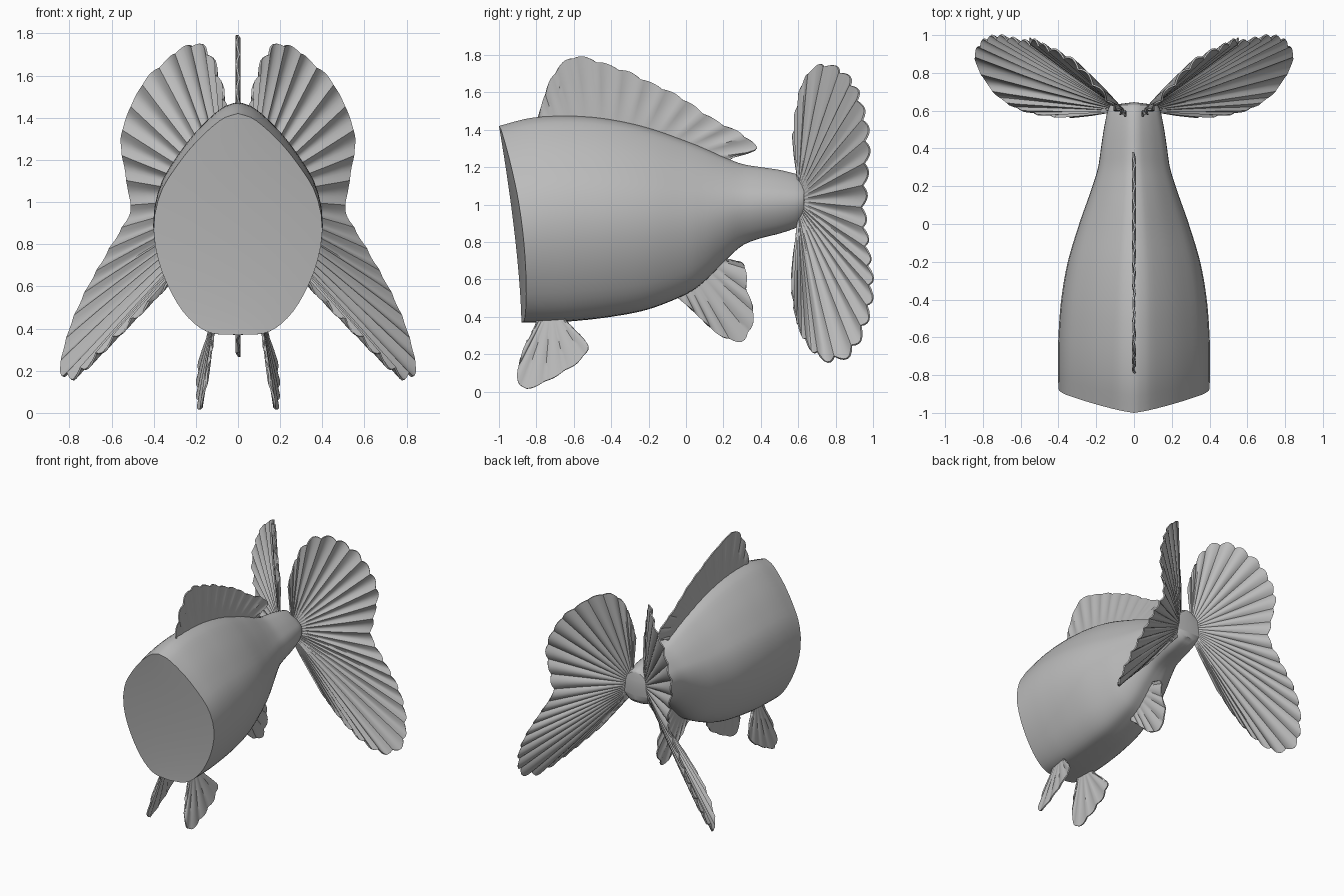
import bpy, bmesh, math
from mathutils import Vector

if "Cube" in bpy.data.objects:
    bpy.data.objects.remove(bpy.data.objects["Cube"])

grey = bpy.data.materials.new("grey")
grey.diffuse_color = (0.5, 0.5, 0.5, 1)
grey.use_nodes = True
grey.node_tree.nodes["Principled BSDF"].inputs["Base Color"].default_value = grey.diffuse_color


def resample(points, n):
    """n + 1 evenly spaced points on a smooth curve through the given points."""
    p = [Vector(q) for q in points]
    p = [2 * p[0] - p[1]] + p + [2 * p[-1] - p[-2]]
    dense = []
    for a, b, c, d in zip(p, p[1:], p[2:], p[3:]):
        for k in range(24):
            t = k / 24
            dense.append(0.5 * (2 * b + (c - a) * t + (2 * a - 5 * b + 4 * c - d) * t * t
                                + (3 * b - a - 3 * c + d) * t ** 3))
    dense.append(p[-2])
    dist = [0.0]
    for a, b in zip(dense, dense[1:]):
        dist.append(dist[-1] + (b - a).length)
    out, k = [], 0
    for i in range(n + 1):
        s = dist[-1] * i / n
        while k < len(dense) - 2 and dist[k + 1] < s:
            k += 1
        f = (s - dist[k]) / max(dist[k + 1] - dist[k], 1e-9)
        out.append(dense[k].lerp(dense[k + 1], min(f, 1)))
    return out


def finish(name, bm, mirror=False, thickness=0, angle=40):
    """Turn a bmesh into a finished, smooth-shaded object."""
    bmesh.ops.recalc_face_normals(bm, faces=bm.faces)
    mesh = bpy.data.meshes.new(name)
    bm.to_mesh(mesh)
    bm.free()
    ob = bpy.data.objects.new(name, mesh)
    bpy.context.collection.objects.link(ob)
    mesh.materials.append(grey)
    bpy.ops.object.select_all(action='DESELECT')
    ob.select_set(True)
    bpy.context.view_layer.objects.active = ob
    if thickness:
        mod = ob.modifiers.new("thickness", 'SOLIDIFY')
        mod.thickness, mod.offset = thickness, 0
        bpy.ops.object.modifier_apply(modifier=mod.name)
    if mirror:
        mod = ob.modifiers.new("mirror", 'MIRROR')
        mod.use_clip = not thickness
        mod.use_mirror_merge = not thickness
        bpy.ops.object.modifier_apply(modifier=mod.name)
    bpy.ops.object.shade_smooth_by_angle(angle=math.radians(angle))
    return ob


def skin(bm, rows):
    for r, s in zip(rows, rows[1:]):
        for a, b, c, d in zip(r, r[1:], s[1:], s):
            bm.faces.new((a, b, c, d))


def fin(name, root, edge, rays, ripple, thickness=0.01, scallop=0.03, mirror=False):
    """Rippled fan between a root line and an outer edge."""
    n, m = rays * 6, 10
    bm = bmesh.new()
    rows = []
    for i, (a, b) in enumerate(zip(resample(root, n), resample(edge, n))):
        dip = 1 - abs(math.sin(math.pi * i / 6))
        end = b.lerp(a, scallop * dip)
        rows.append([bm.verts.new(a.lerp(end, j / m)) for j in range(m + 1)])
    skin(bm, rows)
    bmesh.ops.recalc_face_normals(bm, faces=bm.faces)
    bm.normal_update()
    # ridges grow from the root outward
    moves = []
    for i, row in enumerate(rows):
        wave = abs(math.sin(math.pi * i / 6)) - 0.5
        for j, v in enumerate(row):
            moves.append((v, v.normal * wave * ripple * min(1, 1.6 * j / m)))
    for v, d in moves:
        v.co += d
    return finish(name, bm, mirror, thickness)


# Body: half egg section (width, height) swept along the length, then mirrored
section = [(0, 1), (.2, .972), (.5, .87), (.75, .75), (.92, .64), (1, .5),
           (.96, .36), (.83, .22), (.62, .09), (.35, .012), (0, 0)]
# length position, top, bottom, half width
stations = [(-.88, 1.42, .37, .4), (-.75, 1.463, .37, .402), (-.6, 1.475, .377, .4),
            (-.4, 1.455, .4, .385), (-.2, 1.41, .44, .35), (0, 1.34, .52, .29),
            (.1, 1.3, .59, .255), (.2, 1.255, .69, .22), (.3, 1.217, .78, .19),
            (.4, 1.2, .82, .175), (.5, 1.185, .845, .16), (.6, 1.16, .88, .14),
            (.63, 1.14, .91, .125)]


def body_point(y, x, z, t):
    """The front rim leans forward at the top and back at the sides."""
    lean = min(1, max(0, (-.5 - y) / .38))
    t = min(1, max(0, t))
    return Vector((x, y + lean * (-.12 * t ** 1.5 + .045 * abs(x) / .4), z))


bm = bmesh.new()
profile = resample(section, 32)
rings = resample(stations, 48)
rows = [[bm.verts.new(body_point(y, max(0, w * p.x), lo + (hi - lo) * p.y, p.y))
         for p in profile] for y, hi, lo, w in rings]
skin(bm, rows)
# Flat ends, joined to the centre line
for ring, row, bulge in ((rings[0], rows[0], 0), (rings[-1], rows[-1], .015)):
    y, hi, lo, w = ring
    middle = [bm.verts.new(body_point(y + bulge * p.x, 0, lo + (hi - lo) * p.y, p.y))
              for p in profile]
    skin(bm, [row, middle])
bmesh.ops.remove_doubles(bm, verts=bm.verts, dist=1e-5)
finish("body", bm, mirror=True)

# Back fin
fin("back_fin",
    [(0, -.785, 1.43), (0, -.6, 1.45), (0, -.3, 1.41), (0, 0, 1.32), (0, .23, 1.22)],
    [(0, y, z) for y, z in (
        (-.79, 1.47), (-.77, 1.54), (-.73, 1.66), (-.67, 1.75), (-.6, 1.795), (-.5, 1.78),
        (-.4, 1.745), (-.3, 1.71), (-.2, 1.66), (-.1, 1.615), (0, 1.56), (.1, 1.49),
        (.2, 1.43), (.3, 1.38), (.38, 1.31), (.36, 1.285), (.23, 1.25))],
    13, .012, scallop=.04)

# Rear belly fin
fin("rear_belly_fin",
    [(0, -.05, .53), (0, .08, .62), (0, .2, .73)],
    [(0, y, z) for y, z in (
        (-.04, .5), (.05, .42), (.1, .37), (.18, .3), (.27, .265), (.32, .28), (.355, .35),
        (.365, .42), (.35, .48), (.325, .55), (.325, .63), (.3, .69), (.22, .695))],
    8, .012)

# Pair of front belly fins, splayed outward
belly = [(-.8, .36), (-.83, .29), (-.87, .22), (-.9, .11), (-.895, .04), (-.86, .01),
         (-.78, .035), (-.73, .06), (-.65, .105), (-.57, .16), (-.52, .23), (-.55, .28),
         (-.6, .33), (-.65, .37)]


def splay(y, z):
    return (.11 + (.37 - z) * .2 + (y + .86) * .13, y, z)


fin("front_belly_fins", [splay(-.79, .4), splay(-.72, .41), splay(-.66, .41)],
    [splay(y, z) for y, z in belly], 8, .01, mirror=True)

# Pair of large two-lobed tail fans
fin("tail_fans",
    [(.05, .6, 1.1), (.07, .61, 1.02), (.07, .6, .92)],
    [(.04, .575, 1.38), (.07, .59, 1.52), (.11, .62, 1.65), (.15, .67, 1.725),
     (.2, .73, 1.755), (.28, .82, 1.73), (.35, .88, 1.67), (.43, .92, 1.6),
     (.475, .94, 1.53), (.52, .965, 1.44), (.56, .975, 1.3), (.54, .965, 1.15),
     (.525, .96, 1.05), (.515, .955, .95), (.6, .97, .8), (.67, .985, .68),
     (.725, .995, .58), (.785, .985, .45), (.825, .95, .33), (.85, .88, .2),
     (.8, .77, .16), (.73, .68, .21), (.62, .61, .32), (.48, .575, .46), (.34, .57, .6)],
    26, .022, scallop=.025, mirror=True)
